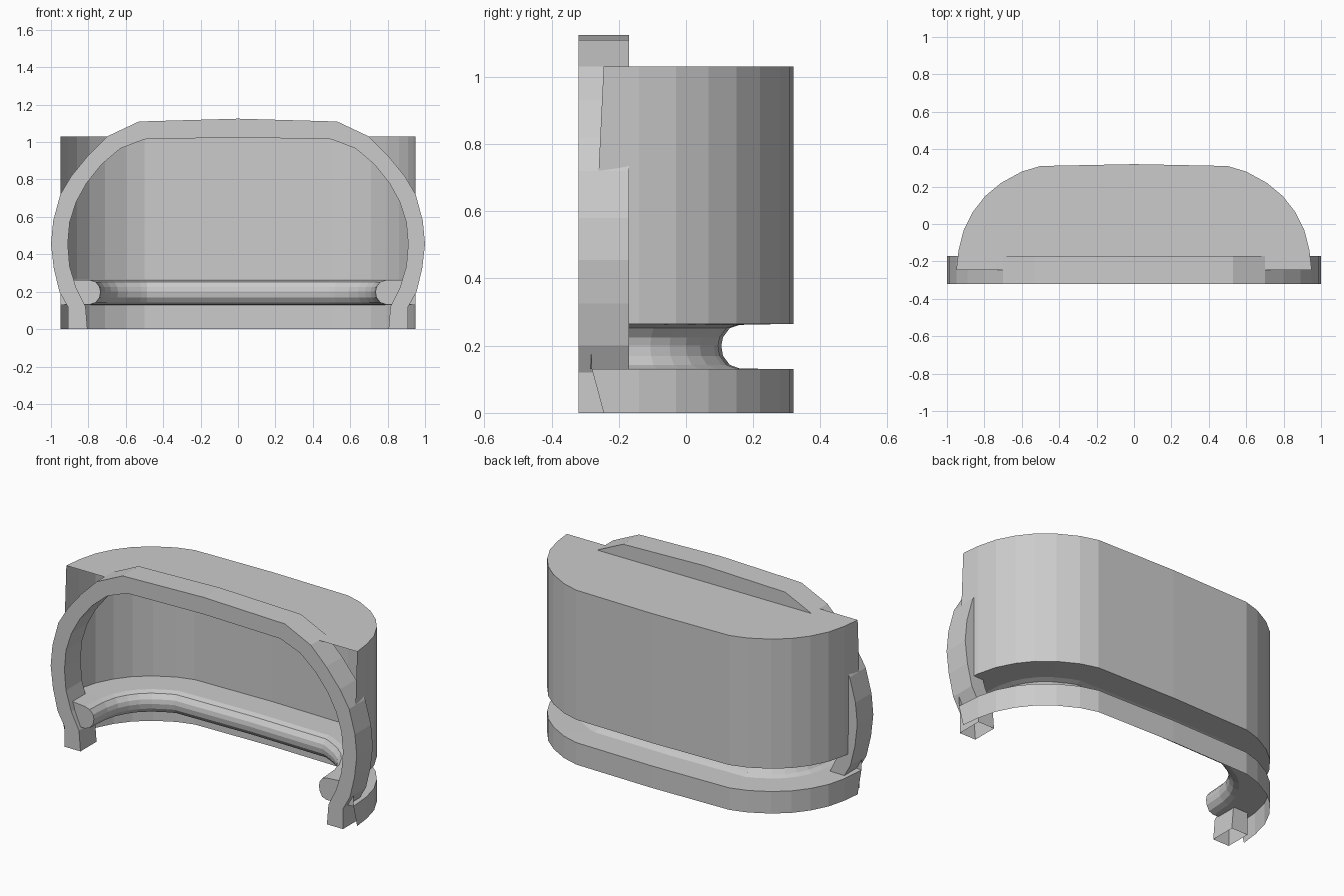
import bpy
from mathutils import Vector

if "Cube" in bpy.data.objects:
    bpy.data.objects.remove(bpy.data.objects["Cube"])


def build(name, verts, faces):
    """Make the right half of a part and mirror it across x = 0."""
    mesh = bpy.data.meshes.new(name)
    mesh.from_pydata(verts, [], faces)
    mesh.update()
    obj = bpy.data.objects.new(name, mesh)
    bpy.context.collection.objects.link(obj)
    mod = obj.modifiers.new("mirror", 'MIRROR')
    mod.use_clip = True
    mod.merge_threshold = 0.0005
    return obj


def strips(rows, cols, closed=False):
    """Quads between neighbouring cross-sections of `cols` points."""
    n = cols if closed else cols - 1
    return [(r * cols + c, r * cols + (c + 1) % cols,
             (r + 1) * cols + (c + 1) % cols, (r + 1) * cols + c)
            for r in range(rows - 1) for c in range(n)]


# Body: plan outline swept with a wall profile that has a deep rounded groove
plan = [(0, .32), (.5, .31), (.6, .28), (.71, .22), (.795, .15),
        (.86, .067), (.91, -.03), (.938, -.14), (.95, -.245)]
# (inset, height, forward shift of the open front edge)
profile = [(0, 0, 0), (0, .13, -.035), (.16, .132, -.055), (.19, .143, -.055),
           (.21, .17, -.05), (.215, .2, -.05), (.21, .225, -.05),
           (.19, .252, -.055), (.16, .262, -.055), (0, .265, -.037), (0, 1.03, 0)]
verts = []
for i, p in enumerate(plan):
    before = plan[i - 1] if i else (-plan[1][0], plan[1][1])
    after = plan[min(i + 1, len(plan) - 1)]
    t = (Vector(after) - Vector(before)).normalized()
    normal = Vector((-t.y, t.x))
    if i == len(plan) - 1:
        normal = Vector((1, 0))
    for inset, z, shift in profile:
        q = Vector(p) - normal * inset
        verts.append((q.x, q.y + (shift if i == len(plan) - 1 else 0), z))
cols, rows = len(profile), len(plan)
faces = strips(rows, cols)
# closed rail end and flat top
faces.append(tuple((rows - 1) * cols + c for c in range(1, 10)))
verts.append((0, -.245, 1.03))
faces.append(tuple(r * cols + cols - 1 for r in range(rows)) + (len(verts) - 1,))
build("grooved_body", verts, faces)

# Front arch: hollow band with open feet
outer = [(0, 1.125), (.53, 1.11), (.7, 1.03), (.8, .93), (.89, .82), (.95, .72),
         (.988, .58), (1, .455), (.985, .325), (.955, .2), (.91, .12), (.91, 0)]
inner = [(0, 1.025), (.5, 1.015), (.63, .965), (.73, .88), (.81, .78), (.865, .68),
         (.9, .57), (.91, .455), (.9, .335), (.865, .22), (.815, .12), (.805, 0)]
verts = []
for (xo, zo), (xi, zi) in zip(outer, inner):
    verts += [(xo, -.32, zo), (xo, -.17, zo), (xi, -.17, zi), (xi, -.32, zi)]
build("front_arch", verts, strips(len(outer), 4, closed=True))
